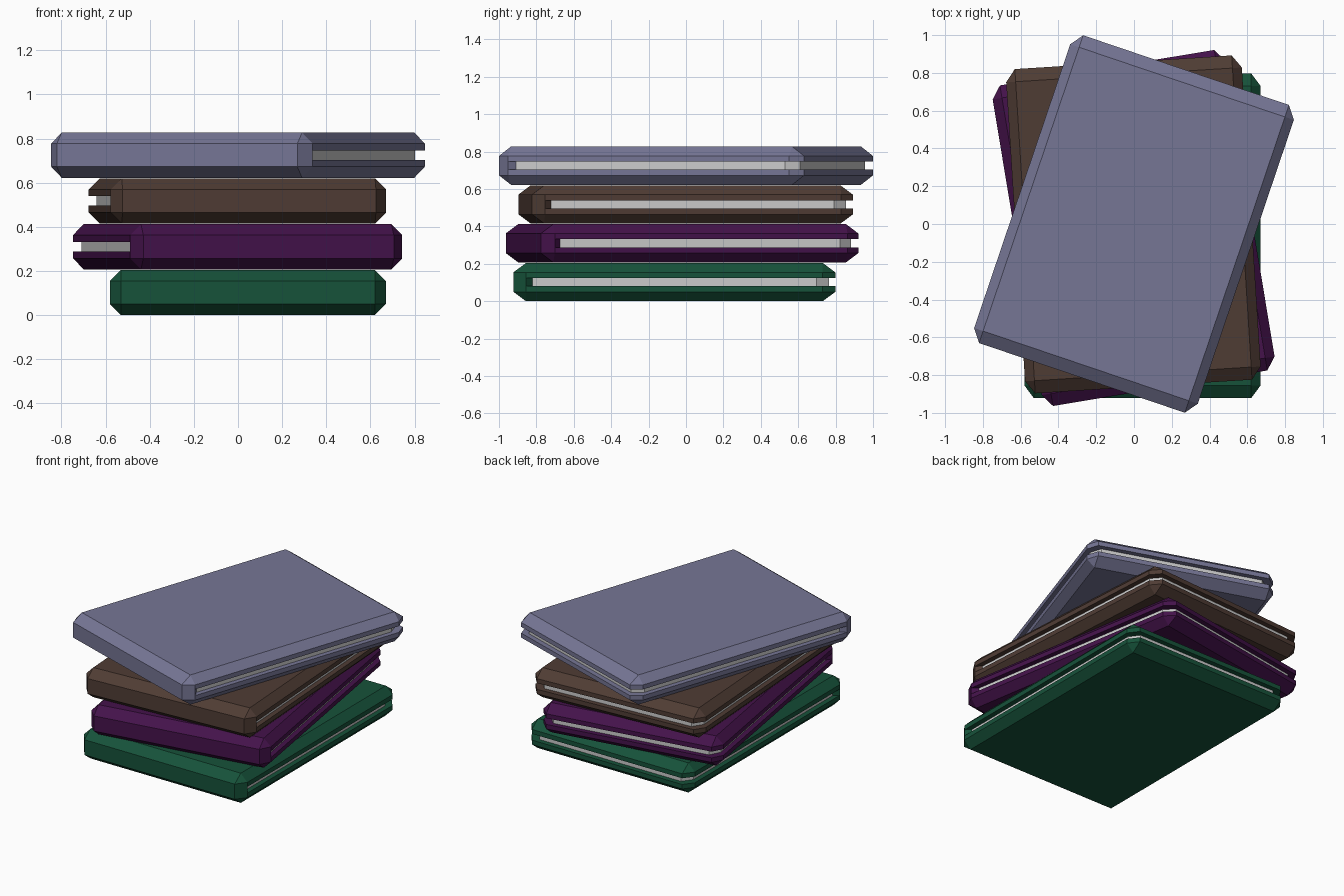
import bpy, bmesh, math

if "Cube" in bpy.data.objects:
    bpy.data.objects.remove(bpy.data.objects["Cube"])

HX, HY, H = 0.625, 0.86, 0.205        # half width, half depth, thickness
BX, BY, BZ = 0.05, 0.067, 0.05        # edge chamfer on each axis
RECESS, SLOT = 0.034, 0.043           # page recess depth and slot height


def material(name, rgb):
    mat = bpy.data.materials.new(name)
    mat.diffuse_color = (*rgb, 1)
    mat.use_nodes = True
    mat.node_tree.nodes["Principled BSDF"].inputs["Base Color"].default_value = mat.diffuse_color
    return mat


def outline():
    # chamfered rectangle, starting front right and ending along the spine
    half = [(HX, -HY + BY), (HX, HY - BY), (HX - BX, HY)]
    left = [(-x, y) for x, y in reversed(half)]
    return half + left + [(-HX + BX, -HY), (HX - BX, -HY)]


def book(name, rgb, loc, angle):
    bm = bmesh.new()
    octagon = outline()

    def ring(points, z):
        return [bm.verts.new((x, y, z)) for x, y in points]

    def band(a, b, steps):
        for i in steps:
            j = (i + 1) % len(a)
            bm.faces.new((a[i], a[j], b[j], b[i]))

    low, high = (H - SLOT) / 2, (H + SLOT) / 2
    rings = [ring(octagon, z) for z in (BZ, low, high, H - BZ)]
    band(rings[0], rings[1], range(8))
    band(rings[2], rings[3], range(8))
    band(rings[1], rings[2], (5, 6, 7))          # solid spine

    # chamfered top and bottom boards
    x, y = HX - BX, HY - BY
    for edge, z in ((rings[0], 0), (rings[3], H)):
        cap = ring([(x, -y), (x, y), (-x, y), (-x, -y)], z)
        bm.faces.new(cap)
        for i in range(4):
            a, b = edge[2 * i], edge[(2 * i + 1) % 8]
            j = (i + 1) % 4
            # straight side, then the corner triangle
            bm.faces.new((a, b, cap[j], cap[i]))
            bm.faces.new((b, edge[(2 * i + 2) % 8], cap[j]))

    # recessed slot around three sides, with the page edges as its floor
    inner = [(px - math.copysign(RECESS, px), py - math.copysign(RECESS, py))
             for px, py in octagon[:6]]
    i_low, i_high = ring(inner, low), ring(inner, high)
    for i in range(5):
        bm.faces.new((rings[1][i], rings[1][i + 1], i_low[i + 1], i_low[i]))
        bm.faces.new((rings[2][i], rings[2][i + 1], i_high[i + 1], i_high[i]))
        page = bm.faces.new((i_low[i], i_low[i + 1], i_high[i + 1], i_high[i]))
        page.material_index = 1
    for i in (0, 5):
        bm.faces.new((rings[1][i], rings[2][i], i_high[i], i_low[i]))

    bmesh.ops.recalc_face_normals(bm, faces=bm.faces[:])
    mesh = bpy.data.meshes.new(name)
    bm.to_mesh(mesh)
    bm.free()
    mesh.materials.append(material(name + "_cover", rgb))
    mesh.materials.append(pages)
    obj = bpy.data.objects.new(name, mesh)
    obj.location = loc
    obj.rotation_euler.z = math.radians(angle)
    bpy.context.collection.objects.link(obj)


pages = material("pages", (0.8, 0.8, 0.8))

# the stack, bottom to top
book("green_book", (0.008, 0.085, 0.042), (0.045, -0.062, 0), 0)
book("purple_book", (0.058, 0.006, 0.07), (-0.002, -0.021, 0.2075), 9.4)
book("brown_book", (0.078, 0.045, 0.034), (-0.003, -0.002, 0.415), 3.6)
book("slate_book", (0.18, 0.18, 0.30), (0, 0, 0.6225), -18.7)
